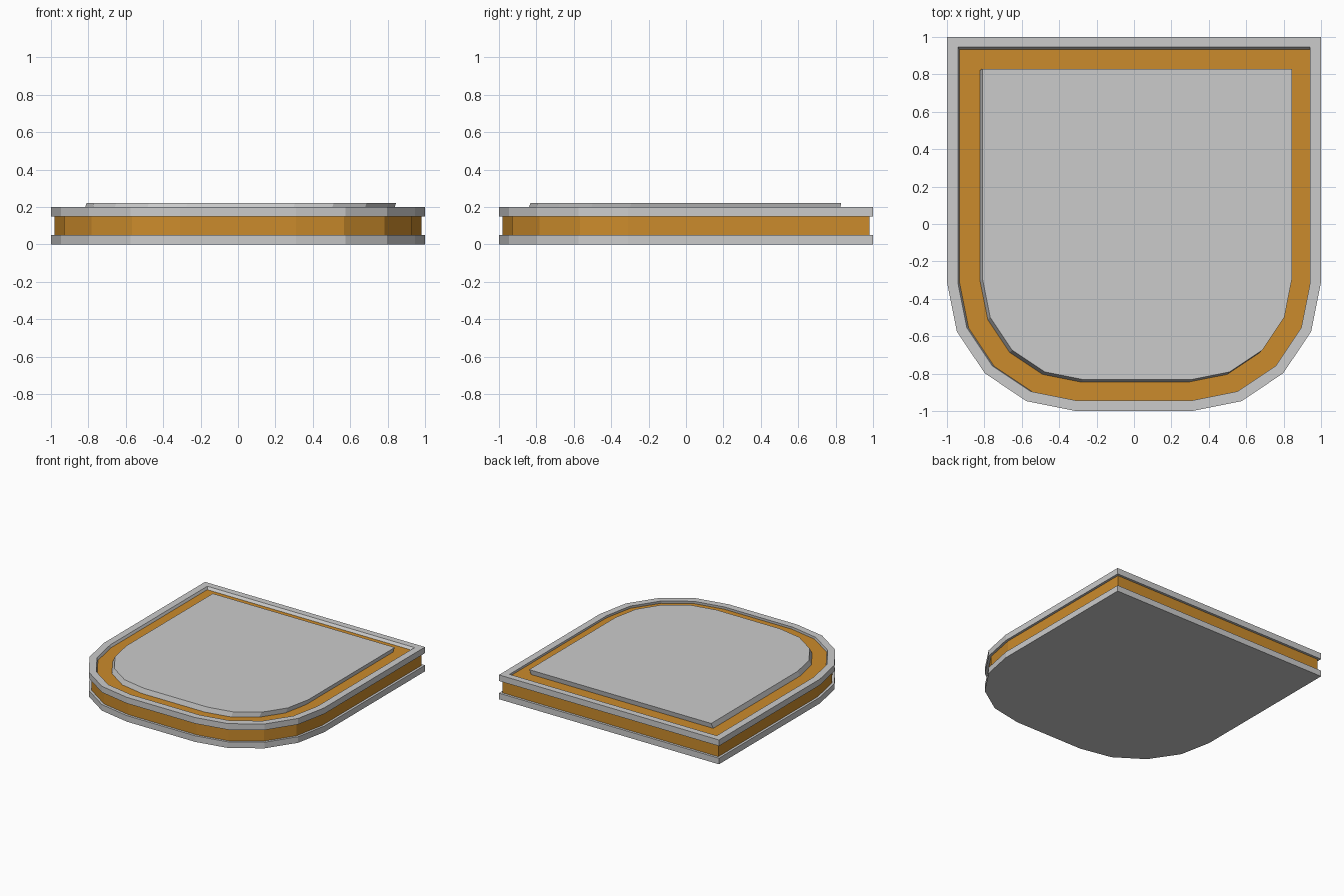
import bpy
import math

if "Cube" in bpy.data.objects:
    bpy.data.objects.remove(bpy.data.objects["Cube"])


def outline(x0, x1, y0, y1, r, z):
    """Square at the back, two corners rounded in four segments at the front."""
    pts = [(x1, y1, z), (x0, y1, z)]
    for cx, start in ((x0 + r, 180), (x1 - r, 270)):
        for i in range(5):
            a = math.radians(start + 22.5 * i)
            pts.append((cx + r * math.cos(a), y0 + r + r * math.sin(a), z))
    return pts


def loft(name, rings, cap_bottom=False, cap_top=False, mat=None):
    """Join a stack of outlines with quads, going outward-up-inward."""
    n = len(rings[0])
    verts = [p for ring in rings for p in ring]
    faces = []
    for k in range(len(rings) - 1):
        for i in range(n):
            j = (i + 1) % n
            faces.append((k * n + i, k * n + j, (k + 1) * n + j, (k + 1) * n + i))
    if cap_bottom:
        faces.append(tuple(reversed(range(n))))
    if cap_top:
        faces.append(tuple(range(len(verts) - n, len(verts))))
    mesh = bpy.data.meshes.new(name)
    mesh.from_pydata(verts, [], faces)
    ob = bpy.data.objects.new(name, mesh)
    bpy.context.collection.objects.link(ob)
    if mat:
        mesh.materials.append(mat)
    return ob


def full(z):
    return outline(-1, 1, -1, 1, 0.69, z)


def waist(z):
    return outline(-0.98, 0.98, -0.98, 0.98, 0.67, z)


orange = bpy.data.materials.new("orange")
orange.diffuse_color = (0.60, 0.26, 0.025, 1)
orange.use_nodes = True
orange.node_tree.nodes["Principled BSDF"].inputs["Base Color"].default_value = orange.diffuse_color

# Recess floor edge and panel foot, both slightly skewed from their top edges
recess_top = outline(-0.942, 0.942, -0.943, 0.947, 0.63, 0.20)
recess_floor = outline(-0.932, 0.945, -0.945, 0.932, 0.63, 0.18)
panel_foot = outline(-0.823, 0.832, -0.845, 0.822, 0.54, 0.18)
panel_top = outline(-0.81, 0.845, -0.832, 0.83, 0.54, 0.22)

# Lower slab
loft("lower_slab", [full(0), full(0.05), waist(0.05)], cap_bottom=True)

# Orange band between the slabs
loft("middle_band", [waist(0.05), waist(0.15)], mat=orange)

# Upper slab with raised rim around the recess
loft("upper_rim", [waist(0.15), full(0.15), full(0.20), recess_top, recess_floor])

# Orange floor of the recess
loft("recess_floor", [recess_floor, panel_foot], mat=orange)

# Raised centre panel
loft("centre_panel", [panel_foot, panel_top], cap_top=True)
